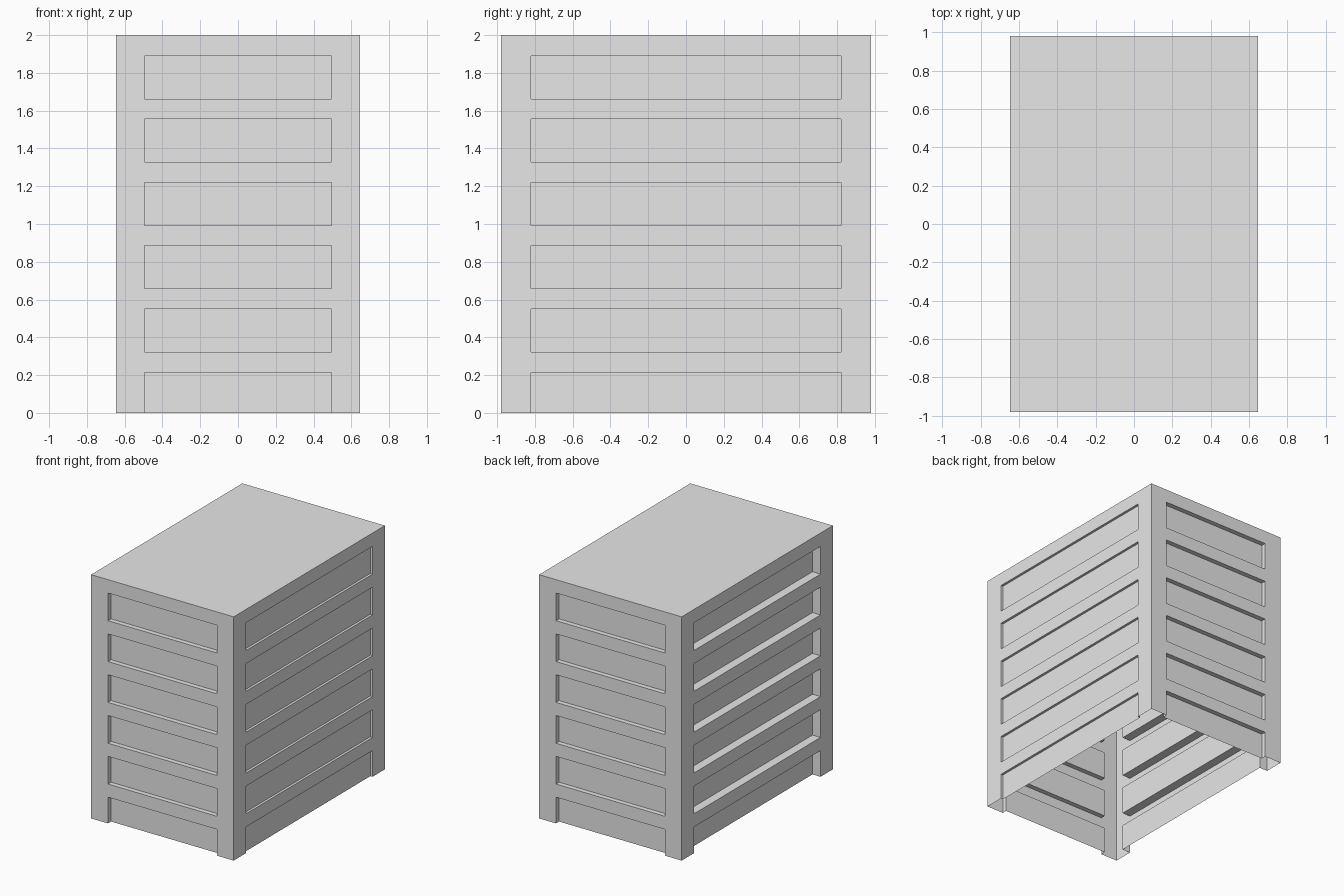
import bpy, bmesh
from mathutils import Matrix, Vector
from math import radians

cube = bpy.data.objects.get("Cube")
if cube:
    bpy.data.objects.remove(cube, do_unlink=True)

HX, HY, H = 0.647, 0.98, 2.0        # half width, half depth, height
FLOORS, STEP = 6, 0.335             # window bands per wall
TOP, BAND = 1.89, 0.227             # top of highest band, band height

grey = bpy.data.materials.new("plain grey")
grey.use_nodes = True
grey.diffuse_color = (0.8, 0.8, 0.8, 1)
grey.node_tree.nodes["Principled BSDF"].inputs["Base Color"].default_value = (0.8, 0.8, 0.8, 1)


def make_object(name, bm):
    mesh = bpy.data.meshes.new(name)
    bm.to_mesh(mesh)
    bm.free()
    mesh.materials.append(grey)
    obj = bpy.data.objects.new(name, mesh)
    bpy.context.collection.objects.link(obj)


def wall(name, half, window, distance, depth, angle):
    """Single-skin wall with recessed bands, built facing -y, then turned."""
    bm = bmesh.new()
    levels = [H]
    for i in range(FLOORS):
        top = TOP - i * STEP
        levels += [top, max(top - BAND, 0)]
    columns = [-half, -window, window, half]
    grid = [[bm.verts.new((x, -distance, z)) for x in columns] for z in levels]
    bands = []
    for r in range(len(levels) - 1):
        for c in range(3):
            face = bm.faces.new((grid[r + 1][c], grid[r + 1][c + 1],
                                 grid[r][c + 1], grid[r][c]))
            if c == 1 and r % 2 == 1:
                bands.append(face)
    # Push the bands inward, leaving the foot of the wall open
    panes = bmesh.ops.extrude_discrete_faces(bm, faces=bands)["faces"]
    bmesh.ops.translate(bm, vec=Vector((0, depth, 0)),
                        verts=list({v for f in panes for v in f.verts}))
    ledge = [f for f in bm.faces if all(v.co.z < 0.001 for v in f.verts)]
    bmesh.ops.delete(bm, geom=ledge, context="FACES")
    bm.transform(Matrix.Rotation(radians(angle), 4, "Z"))
    make_object(name, bm)


# Four walls, each with its own recess depth
wall("front_wall", HX, 0.494, HY, 0.04, 0)
wall("right_wall", HY, 0.82, HX, 0.02, 90)
wall("back_wall", HX, 0.494, HY, 0.04, 180)
wall("left_wall", HY, 0.82, HX, 0.073, 270)

# Flat roof
bm = bmesh.new()
bm.faces.new([bm.verts.new((x, y, H)) for x, y in
              ((-HX, -HY), (HX, -HY), (HX, HY), (-HX, HY))])
make_object("roof", bm)
